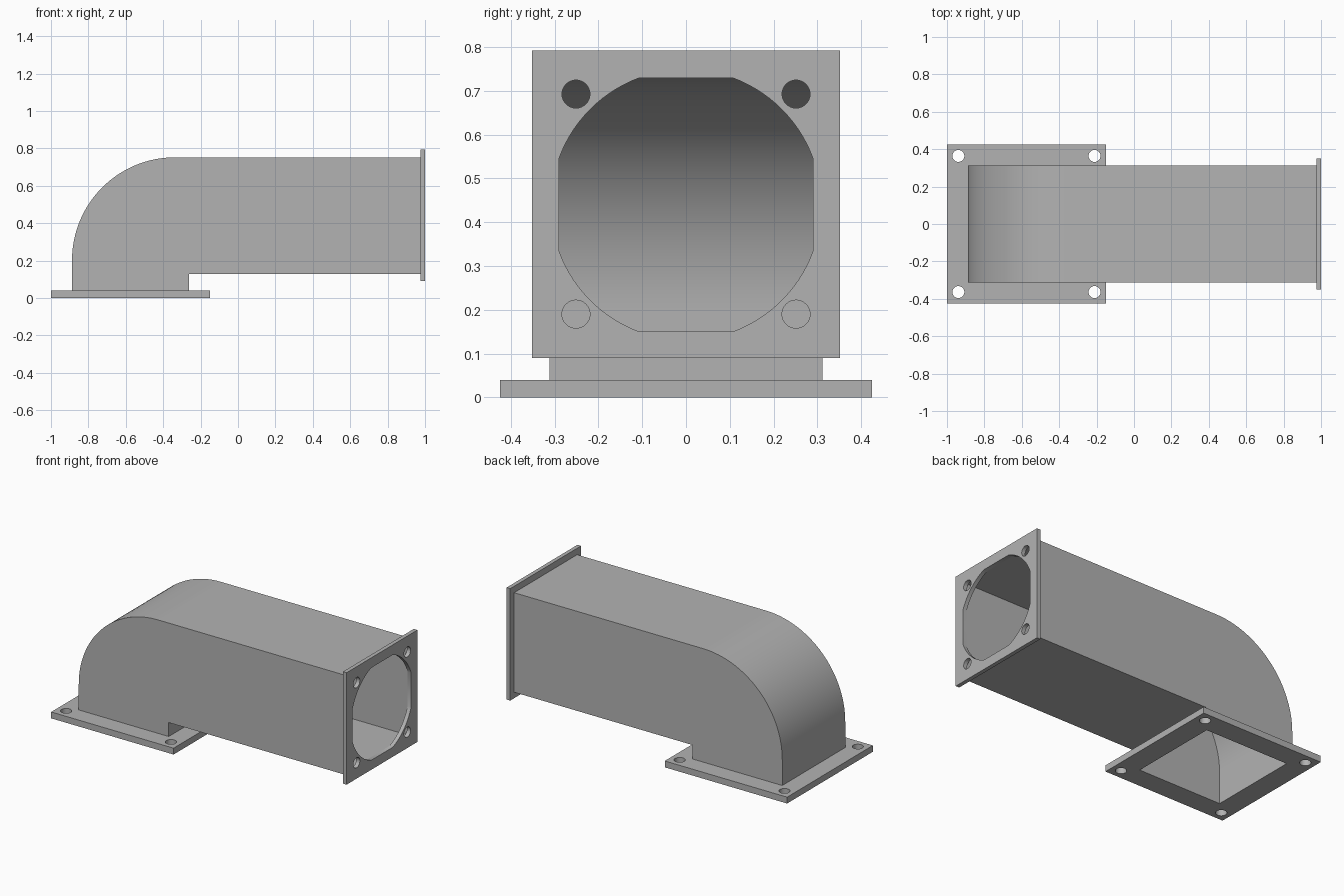
import bpy
import bmesh
from math import radians, cos, sin, acos, pi

cube = bpy.data.objects.get("Cube")
if cube:
    bpy.data.objects.remove(cube, do_unlink=True)

grey = bpy.data.materials.new("plain grey")
grey.use_nodes = True
grey.diffuse_color = (0.45, 0.45, 0.45, 1)
grey.node_tree.nodes["Principled BSDF"].inputs["Base Color"].default_value = (0.45, 0.45, 0.45, 1)

OUTER, INNER = 0.3125, 0.29      # half widths of the duct
INLET_X, OUTLET_Z = -0.575, 0.44  # centre lines of the two openings
BEND_X, BEND_Z = -0.337, 0.203    # centre of the rounded elbow
PLACE = {
    "X": lambda u, v, w: (w, u, v),
    "Y": lambda u, v, w: (u, w, v),
    "Z": lambda u, v, w: (u, v, w),
}


def prism(name, points, axis, low, high):
    """Extrude a flat outline along an axis."""
    bm = bmesh.new()
    face = bm.faces.new([bm.verts.new(PLACE[axis](u, v, low)) for u, v in points])
    extruded = bmesh.ops.extrude_face_region(bm, geom=[face])["geom"]
    moved = [g for g in extruded if isinstance(g, bmesh.types.BMVert)]
    bmesh.ops.translate(bm, verts=moved, vec=PLACE[axis](0, 0, high - low))
    bmesh.ops.recalc_face_normals(bm, faces=bm.faces)
    mesh = bpy.data.meshes.new(name)
    bm.to_mesh(mesh)
    bm.free()
    mesh.materials.append(grey)
    obj = bpy.data.objects.new(name, mesh)
    bpy.context.collection.objects.link(obj)
    return obj


def cut(target, cutter):
    """Subtract a cutter, then discard it."""
    cutter.hide_render = True
    mod = target.modifiers.new("cut", "BOOLEAN")
    mod.operation, mod.solver, mod.object = "DIFFERENCE", "EXACT", cutter
    bpy.ops.object.select_all(action="DESELECT")
    bpy.context.view_layer.objects.active = target
    target.select_set(True)
    bpy.ops.object.modifier_apply(modifier=mod.name)
    bpy.data.objects.remove(cutter, do_unlink=True)


def square(u, v, half):
    return [(u + a * half, v + b * half) for a, b in ((-1, -1), (1, -1), (1, 1), (-1, 1))]


def circle(u, v, radius, steps=32):
    return [(u + radius * cos(2 * pi * i / steps), v + radius * sin(2 * pi * i / steps))
            for i in range(steps)]


def clipped_circle(u, v, radius, half, steps=14):
    """Circle with its four sides trimmed flat by a square."""
    start = acos(half / radius)
    points = []
    for quarter in range(4):
        for i in range(steps + 1):
            a = quarter * pi / 2 + start + (pi / 2 - 2 * start) * i / steps
            points.append((u + radius * cos(a), v + radius * sin(a)))
    return points


def elbow(half, bottom, end):
    """Side outline of the duct: rounded outside, square inside corner."""
    radius = BEND_X - (INLET_X - half)
    top = OUTLET_Z + half
    arc = [(BEND_X - radius * cos(a), top - radius + radius * sin(a))
           for a in (i * pi / 64 for i in range(33))]
    inside = INLET_X + half
    floor = OUTLET_Z - half
    return [(inside, bottom), (INLET_X - half, bottom)] + arc + [
        (end, top), (end, floor), (inside, floor)]


def bolt_holes(plate, u, v, offset, axis, low, high):
    for a, b in square(u, v, offset):
        cut(plate, prism("hole_cutter", circle(a, b, 0.032), axis, low, high))


# Hollow duct
duct = prism("duct", elbow(OUTER, 0.04, 0.975), "Y", -OUTER, OUTER)
cut(duct, prism("duct_cutter", elbow(INNER, -0.1, 1.1), "Y", -INNER, INNER))

# Base plate with square opening
base = prism("base_plate", square(INLET_X, 0, 0.425), "Z", 0, 0.04)
cut(base, prism("inlet_cutter", square(INLET_X, 0, INNER), "Z", -0.1, 0.1))
bolt_holes(base, INLET_X, 0, 0.364, "Z", -0.1, 0.1)

# End flange with trimmed round opening
flange = prism("end_flange", square(0, 0.4415, 0.3515), "X", 0.975, 1)
cut(flange, prism("outlet_cutter", clipped_circle(0, OUTLET_Z, 0.309, INNER), "X", 0.9, 1.1))
bolt_holes(flange, 0, 0.4415, 0.2515, "X", 0.9, 1.1)

# Smooth curves, sharp edges
bpy.ops.object.select_all(action="DESELECT")
for part in (duct, base, flange):
    part.select_set(True)
bpy.context.view_layer.objects.active = duct
bpy.ops.object.shade_smooth_by_angle(angle=radians(30))
